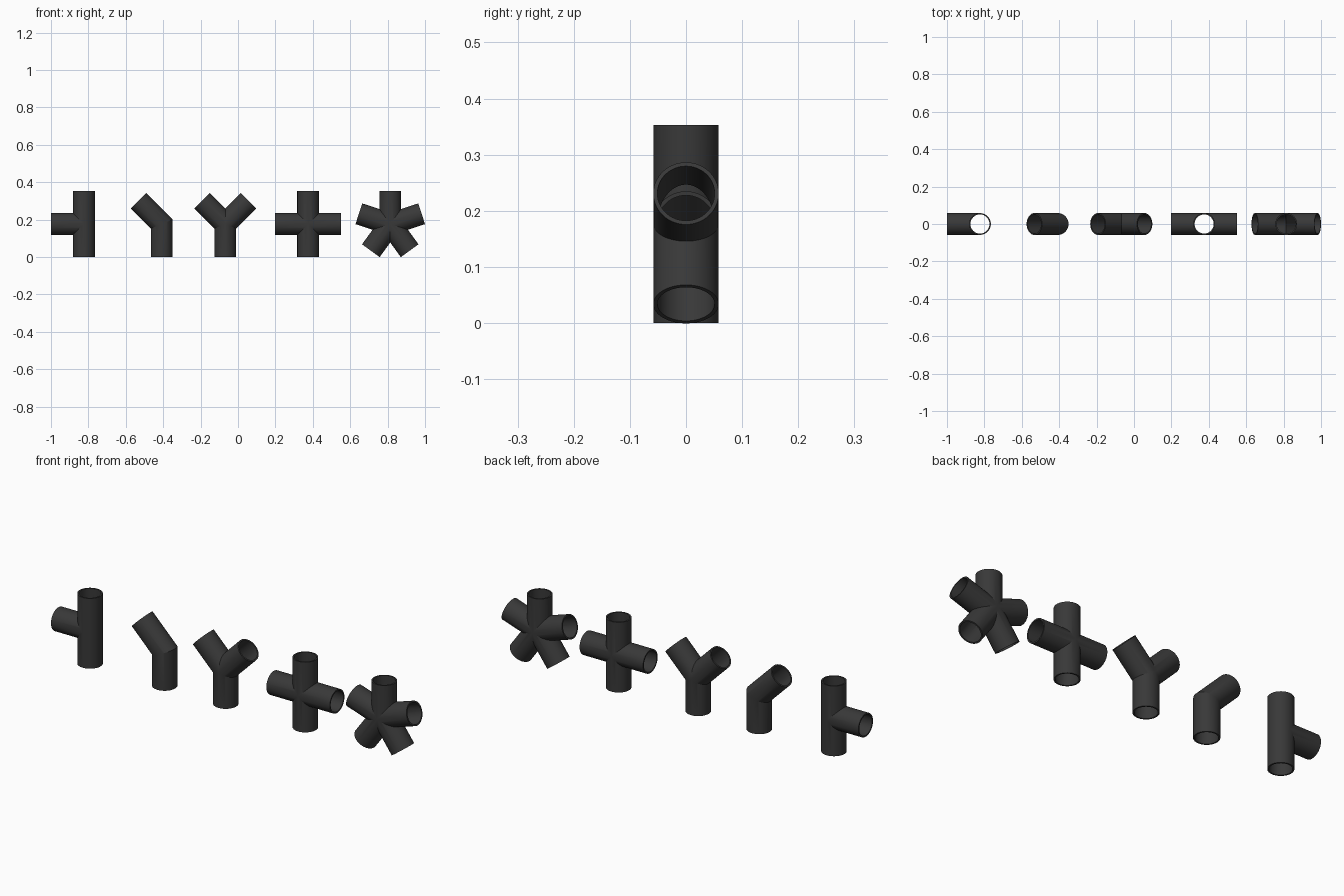
import bpy, bmesh
from math import sin, cos, tan, pi, radians

if "Cube" in bpy.data.objects:
    bpy.data.objects.remove(bpy.data.objects["Cube"])

R_OUT, R_IN, ARM, SIDES = 0.0583, 0.051, 0.1765, 64

mat = bpy.data.materials.new("dark_plastic")
mat.diffuse_color = (0.04, 0.04, 0.04, 1)
mat.use_nodes = True
mat.node_tree.nodes["Principled BSDF"].inputs["Base Color"].default_value = mat.diffuse_color


def pipe_fitting(name, x, angles):
    """Hollow joint: equal arms in the XZ plane, mitred where neighbours meet."""
    angles = sorted(a % 360 for a in angles)
    n = len(angles)
    bm = bmesh.new()
    for i, deg in enumerate(angles):
        a = radians(deg)
        gap_next = radians((angles[(i + 1) % n] - deg) % 360)
        gap_prev = radians((deg - angles[i - 1]) % 360)

        def ring(r, end):
            verts = []
            for k in range(SIDES):
                th = 2 * pi * k / SIDES
                u, y = r * cos(th), r * sin(th)
                # inner end lies on the bisecting plane with the neighbour arm
                t = ARM if end else abs(u) / tan((gap_next if u >= 0 else gap_prev) / 2)
                verts.append(bm.verts.new((t * cos(a) - u * sin(a), y,
                                           t * sin(a) + u * cos(a) + ARM)))
            return verts

        # outer wall, end rim, inner wall
        rings = [ring(R_OUT, False), ring(R_OUT, True), ring(R_IN, True), ring(R_IN, False)]
        for r0, r1 in zip(rings, rings[1:]):
            for k in range(SIDES):
                j = (k + 1) % SIDES
                bm.faces.new((r0[k], r0[j], r1[j], r1[k]))
    bmesh.ops.remove_doubles(bm, verts=bm.verts, dist=1e-5)
    bmesh.ops.recalc_face_normals(bm, faces=bm.faces)
    mesh = bpy.data.meshes.new(name)
    bm.to_mesh(mesh)
    bm.free()
    ob = bpy.data.objects.new(name, mesh)
    ob.location.x = x
    bpy.context.collection.objects.link(ob)
    mesh.materials.append(mat)
    bpy.ops.object.select_all(action='DESELECT')
    ob.select_set(True)
    bpy.context.view_layer.objects.active = ob
    bpy.ops.object.shade_smooth_by_angle(angle=radians(20))


pipe_fitting("tee_joint", -0.8235, (90, 180, 270))
pipe_fitting("elbow_joint", -0.408, (135, 270))
pipe_fitting("y_joint", -0.068, (45, 135, 270))
pipe_fitting("cross_joint", 0.375, (0, 90, 180, 270))
pipe_fitting("star_joint", 0.814, [90 + 72 * i for i in range(5)])
